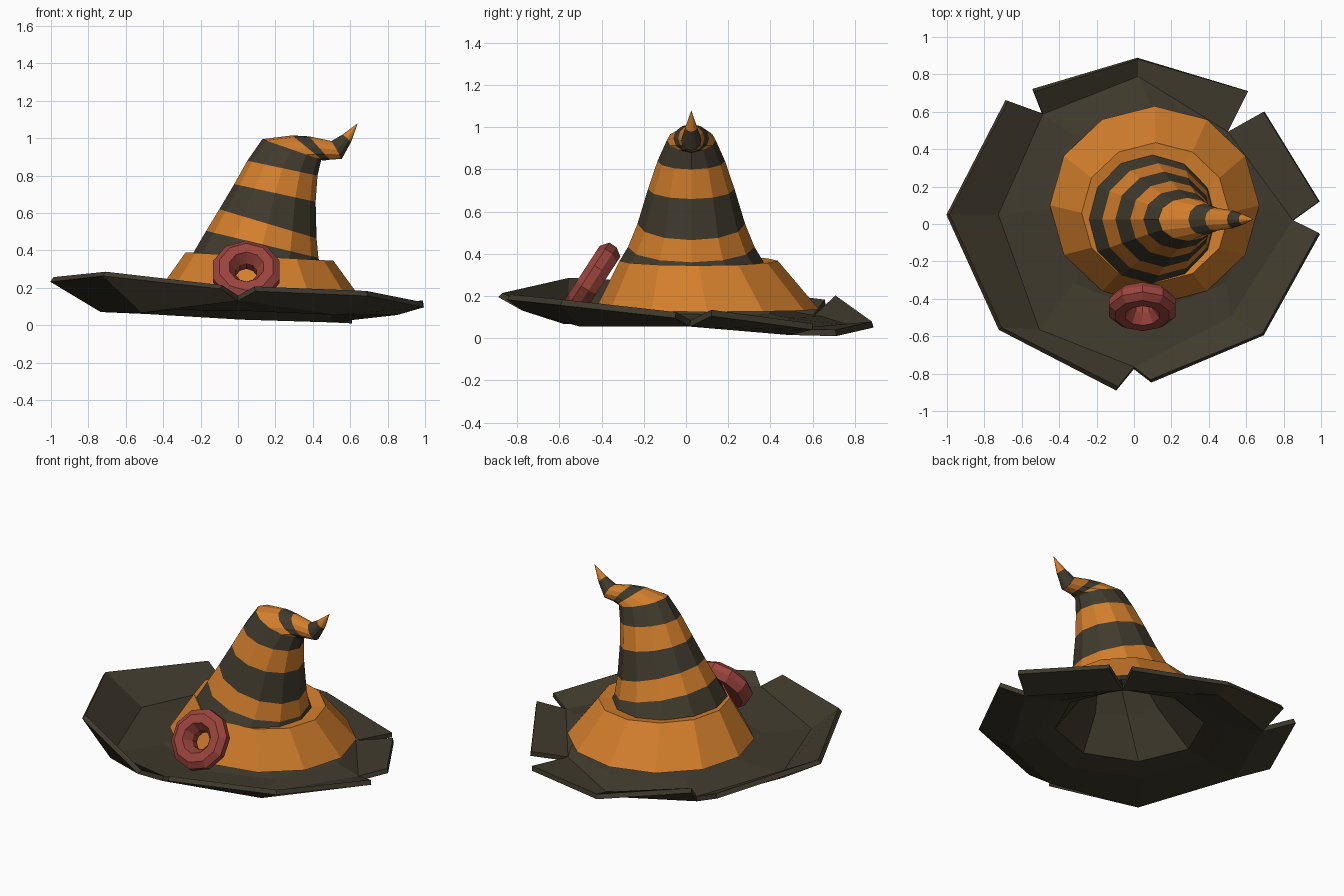
import bpy, bmesh, math
from mathutils import Vector, Matrix

if "Cube" in bpy.data.objects:
    bpy.data.objects.remove(bpy.data.objects["Cube"])


def material(name, rgb):
    m = bpy.data.materials.new(name)
    m.diffuse_color = (*rgb, 1)
    m.use_nodes = True
    m.node_tree.nodes["Principled BSDF"].inputs["Base Color"].default_value = m.diffuse_color
    return m


ORANGE = material("pumpkin_orange", (0.65, 0.21, 0.025))
DARK = material("charcoal_brown", (0.052, 0.043, 0.026))
RED = material("rust_red", (0.33, 0.058, 0.047))


def finish(bm, name, mats):
    bmesh.ops.recalc_face_normals(bm, faces=bm.faces)
    me = bpy.data.meshes.new(name)
    bm.to_mesh(me)
    bm.free()
    for m in mats:
        me.materials.append(m)
    ob = bpy.data.objects.new(name, me)
    bpy.context.collection.objects.link(ob)
    return ob


def ring(bm, left, right, ry, cy, n=12):
    """Tilted ellipse through left and right (x, z) points with half width ry."""
    l, r = Vector((left[0], cy, left[1])), Vector((right[0], cy, right[1]))
    c, ax = (l + r) / 2, (r - l) / 2
    return [bm.verts.new(c + ax * math.cos(i * math.tau / n)
                         + Vector((0, ry * math.sin(i * math.tau / n), 0)))
            for i in range(n)]


def bridge(bm, a, b, mat=0):
    n = len(a)
    for i in range(n):
        j = (i + 1) % n
        bm.faces.new((a[i], a[j], b[j], b[i])).material_index = mat


def cap(bm, a, point, mat=0):
    tip = bm.verts.new(point)
    for i in range(len(a)):
        bm.faces.new((a[i], a[(i + 1) % len(a)], tip)).material_index = mat


# Bent striped cone: left point, right point, half width of each ring
bm = bmesh.new()
profile = [
    ((-.24, .385), (.44, .33), .345), ((-.17, .505), (.43, .36), .30),
    ((-.10, .62), (.42, .465), .255), ((-.02, .755), (.415, .66), .205),
    ((.05, .88), (.425, .80), .16), ((.13, .995), (.445, .885), .115),
    ((.29, 1.015), (.455, .88), .085), ((.38, 1.01), (.49, .885), .062),
    ((.50, .985), (.555, .89), .048), ((.56, 1.02), (.605, .98), .028),
]
rings = [ring(bm, l, r, ry, .025) for l, r, ry in profile]
for k in range(len(rings) - 1):
    bridge(bm, rings[k], rings[k + 1], k % 2)
cap(bm, rings[-1], (.64, .025, 1.08), 1)
finish(bm, "striped_cone", [DARK, ORANGE])

# Wide orange band with a lip running in to the cone
bm = bmesh.new()
rs = [ring(bm, (-.45, .15), (.67, .125), .53, .1),
      ring(bm, (-.28, .39), (.51, .345), .375, .06),
      ring(bm, (-.22, .375), (.42, .34), .33, .025)]
bridge(bm, rs[0], rs[1])
bridge(bm, rs[1], rs[2])
finish(bm, "hat_band", [ORANGE])

# Torn brim: crown opening, middle ring, then outer panels split at notches
bm = bmesh.new()
mid_points = [(.85, .02, .07), (.50, .49, .03), (.02, .79, .045), (-.49, .59, .075),
              (-.73, .05, .085), (-.51, -.57, .08), (0, -.77, .145), (.52, -.50, .07)]
mid = [bm.verts.new(p) for p in mid_points]
inner = ring(bm, (-.49, .10), (.66, .08), .56, .08, 8)
bridge(bm, inner, mid)
panels = [  # first middle-ring index, outer edge points
    (0, [(.99, .12, .12), (.695, .60, .055)]),
    (1, [(.61, .71, .025), (.02, .885, .065), (-.54, .715, .19)]),
    (3, [(-.68, .66, .17), (-.995, .05, .245), (-.715, -.56, .275), (-.09, -.88, .205)]),
    (6, [(.09, -.84, .195), (.69, -.59, .17), (.99, -.05, .11)]),
]
for start, pts in panels:
    out = [bm.verts.new(p) for p in pts]
    for i in range(len(out) - 1):
        a, b = mid[(start + i) % 8], mid[(start + i + 1) % 8]
        bm.faces.new((a, b, out[i + 1], out[i]))
# Dark lining under the band that closes the hollow crown from below
step = ring(bm, (-.35, .12), (.57, .10), .43, .09, 8)
bridge(bm, inner, step)
lining = ring(bm, (-.17, .35), (.38, .31), .27, .03, 8)
bridge(bm, step, lining)
cap(bm, lining, (.26, .025, .85))
brim = finish(bm, "torn_brim", [DARK])
mod = brim.modifiers.new("thickness", 'SOLIDIFY')
mod.thickness = .03
mod.offset = 0

# Round buckle ring leaning on the front of the band
bm = bmesh.new()
section = [(.16, -.05), (.187, -.01), (.187, .03), (.15, .06), (.095, .06), (.058, .005), (.058, -.05)]
loops = [[bm.verts.new((r * math.cos((i + .5) * math.tau / 10),
                        r * math.sin((i + .5) * math.tau / 10), h)) for i in range(10)]
         for r, h in section]
for k in range(len(loops)):
    bridge(bm, loops[k], loops[(k + 1) % len(loops)])
tilt = Matrix.Rotation(math.radians(57), 4, 'X')
bmesh.ops.transform(bm, matrix=Matrix.Translation((.045, -.44, .28)) @ tilt, verts=bm.verts)
finish(bm, "round_buckle", [RED])
